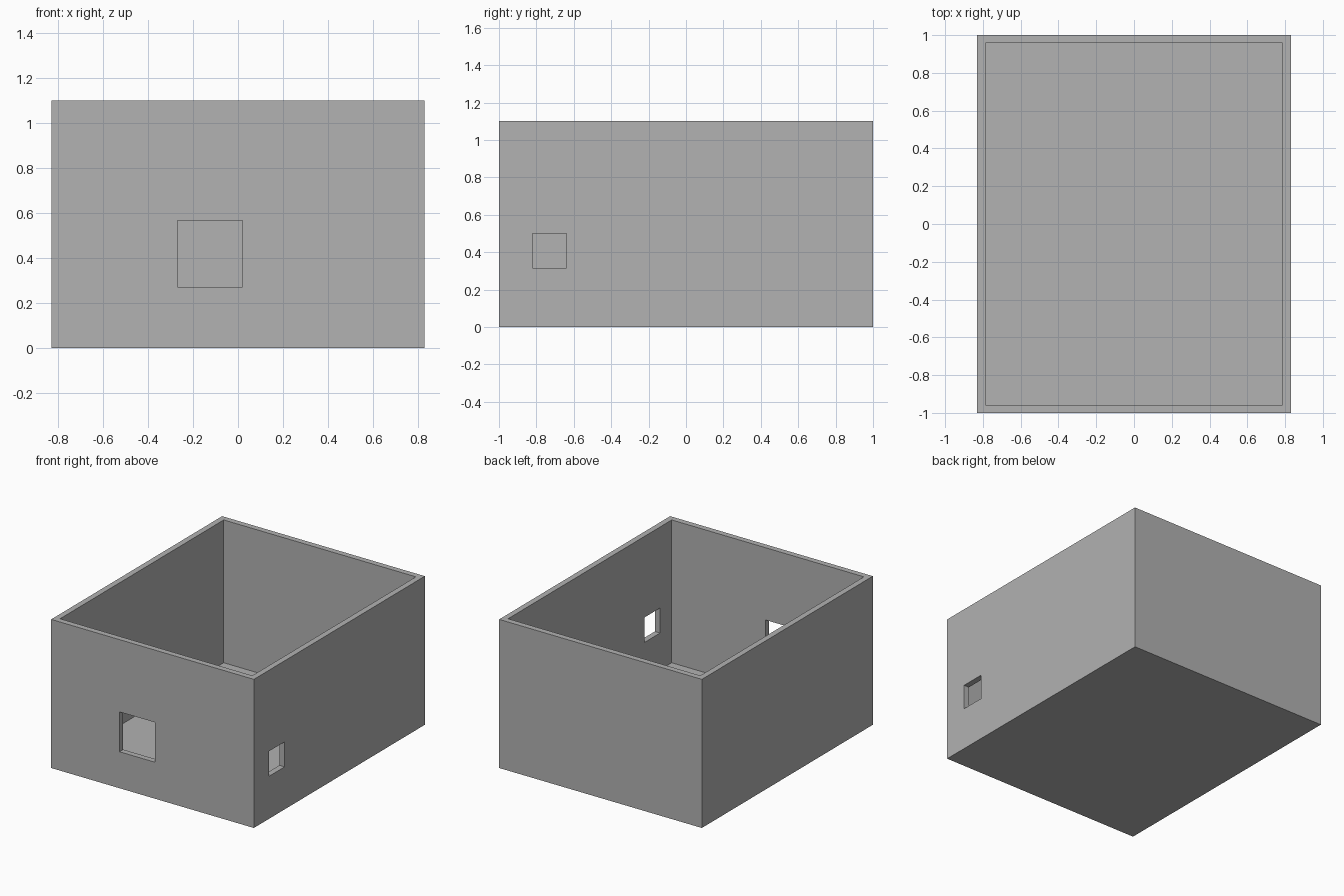
import bpy

old = bpy.data.objects.get("Cube")
if old:
    bpy.data.objects.remove(old, do_unlink=True)

W, D, H, T = 1.66, 2.0, 1.10, 0.043  # width, depth, height, wall thickness


def box(name, x, y, z):
    """Box spanning the given (low, high) ranges."""
    spans = (x, y, z)
    bpy.ops.mesh.primitive_cube_add(size=1, location=[sum(s) / 2 for s in spans])
    ob = bpy.context.object
    ob.name = name
    ob.scale = [s[1] - s[0] for s in spans]
    bpy.ops.object.transform_apply(location=False, rotation=False, scale=True)
    return ob


# Plain grey material
grey = bpy.data.materials.new("plain grey")
grey.use_nodes = True
colour = (0.445, 0.445, 0.445, 1)
grey.diffuse_color = colour
grey.node_tree.nodes["Principled BSDF"].inputs["Base Color"].default_value = colour

# Outer block
room = box("room_shell", (-W / 2, W / 2), (-D / 2, D / 2), (0, H))
room.data.materials.append(grey)

# Open interior, front window and small side window
cutters = [
    box("interior_cutter", (-W / 2 + T, W / 2 - T), (-D / 2 + T, D / 2 - T), (T, H + T)),
    box("front_window_cutter", (-0.27, 0.02), (-D / 2 - T, -D / 2 + 2 * T), (0.27, 0.565)),
    box("side_window_cutter", (W / 2 - 2 * T, W / 2 + T), (-0.82, -0.64), (0.315, 0.50)),
]
for cutter in cutters:
    cutter.data.materials.append(grey)
    bpy.context.view_layer.objects.active = room
    mod = room.modifiers.new(cutter.name, "BOOLEAN")
    mod.operation = "DIFFERENCE"
    mod.solver = "EXACT"
    mod.object = cutter
    bpy.ops.object.modifier_apply(modifier=mod.name)
    bpy.data.objects.remove(cutter, do_unlink=True)
